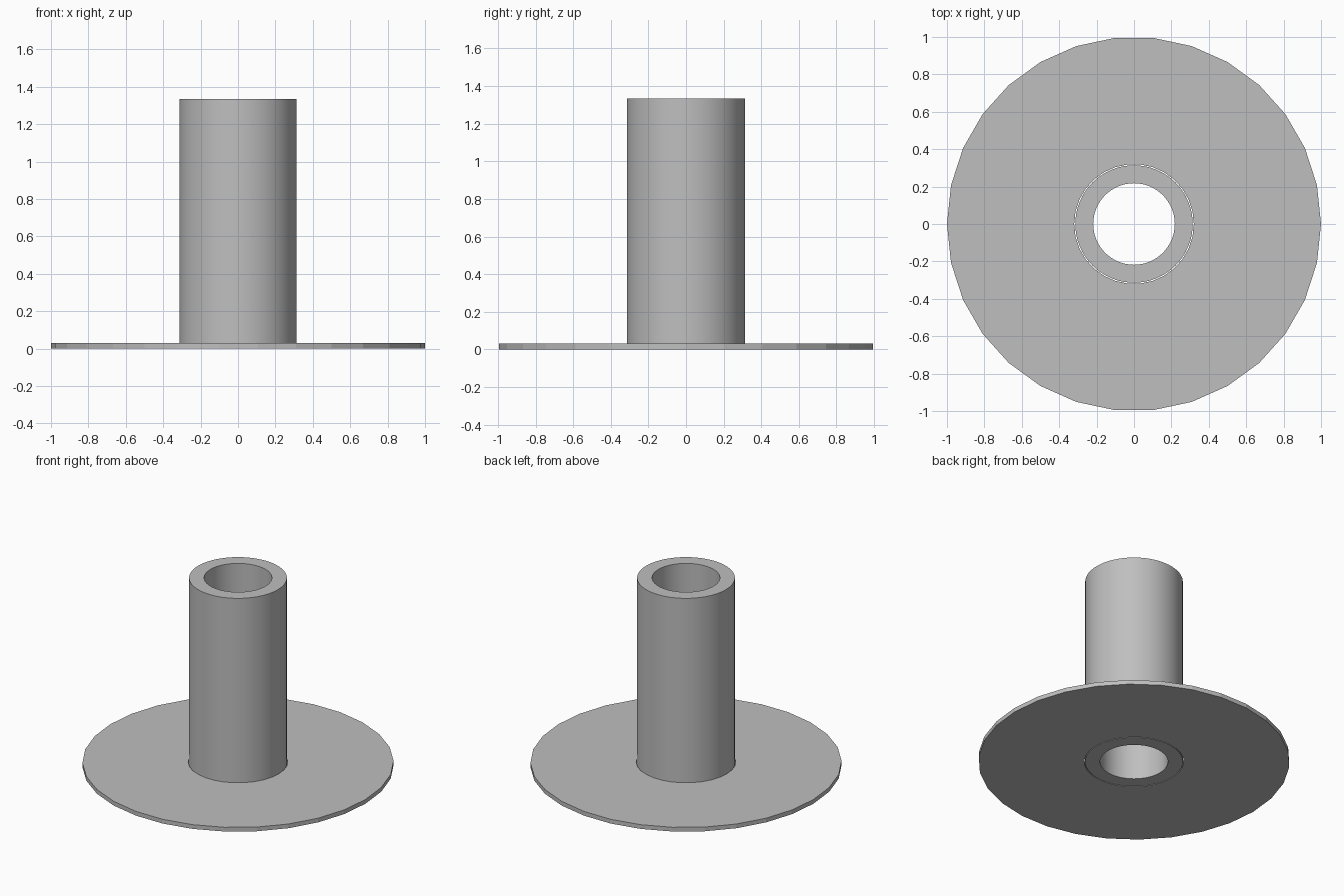
import bpy
import bmesh
from math import cos, sin, tau

cube = bpy.data.objects.get("Cube")
if cube:
    bpy.data.objects.remove(cube)

GREY = 0.52
grey = bpy.data.materials.new("plain grey")
grey.use_nodes = True
grey.diffuse_color = (GREY, GREY, GREY, 1)
grey.node_tree.nodes["Principled BSDF"].inputs["Base Color"].default_value = (GREY, GREY, GREY, 1)


def hollow_cylinder(name, outer, inner, height, sides):
    """Closed ring standing on the ground, swept around the z axis."""
    bm = bmesh.new()
    section = [(outer, 0), (outer, height), (inner, height), (inner, 0)]
    rings = [[bm.verts.new((r * cos(tau * i / sides), r * sin(tau * i / sides), z))
              for i in range(sides)] for r, z in section]
    for k, ring in enumerate(rings):
        above = rings[(k + 1) % len(rings)]
        for i in range(sides):
            j = (i + 1) % sides
            bm.faces.new((ring[i], ring[j], above[j], above[i]))
    bmesh.ops.recalc_face_normals(bm, faces=bm.faces)
    mesh = bpy.data.meshes.new(name)
    bm.to_mesh(mesh)
    bm.free()
    mesh.materials.append(grey)
    obj = bpy.data.objects.new(name, mesh)
    bpy.context.collection.objects.link(obj)
    return obj


# Thin faceted base disc, with a hole slightly wider than the tube
hollow_cylinder("base_flange", 1.0, 0.32, 0.03, 30)

# Upright tube, open at both ends, seated in the hole
tube = hollow_cylinder("tube", 0.314, 0.218, 1.335, 64)
bpy.ops.object.select_all(action="DESELECT")
tube.select_set(True)
bpy.context.view_layer.objects.active = tube
bpy.ops.object.shade_smooth_by_angle()
